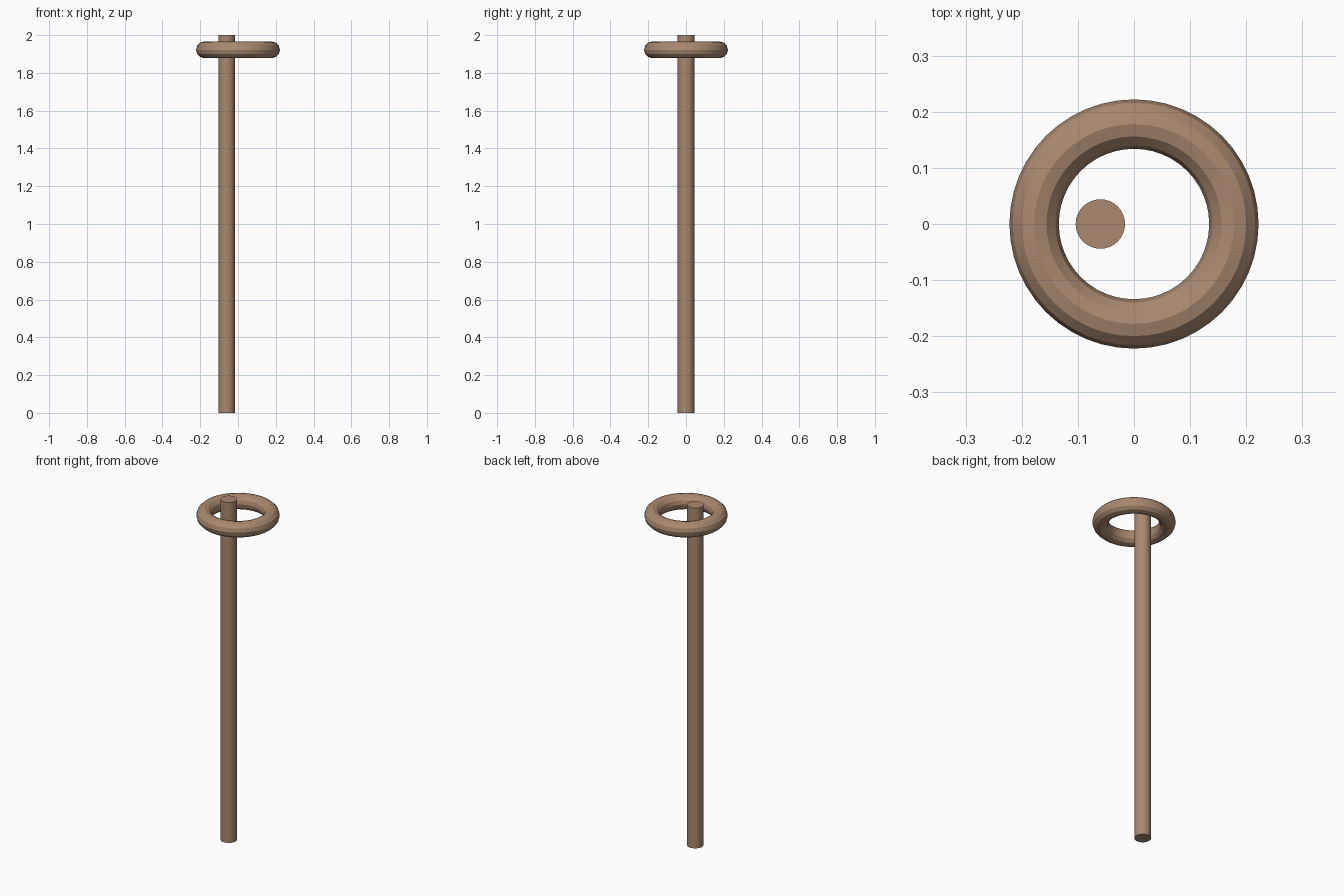
import bpy
import math

if "Cube" in bpy.data.objects:
    bpy.data.objects.remove(bpy.data.objects["Cube"])

wood = bpy.data.materials.new("brown_wood")
wood.diffuse_color = (0.40, 0.25, 0.16, 1)
wood.use_nodes = True
wood.node_tree.nodes["Principled BSDF"].inputs["Base Color"].default_value = wood.diffuse_color


def finish(name):
    obj = bpy.context.object
    obj.name = name
    obj.data.materials.append(wood)
    bpy.ops.object.shade_smooth_by_angle(angle=math.radians(20))


# Upright pole, standing off-centre inside the ring
bpy.ops.mesh.primitive_cylinder_add(vertices=32, radius=0.044, depth=2,
                                    location=(-0.06, 0, 1))
finish("pole")

# Horizontal ring near the top
bpy.ops.mesh.primitive_torus_add(major_segments=48, minor_segments=12,
                                 major_radius=0.178, minor_radius=0.044,
                                 location=(0, 0, 1.922))
finish("ring")
